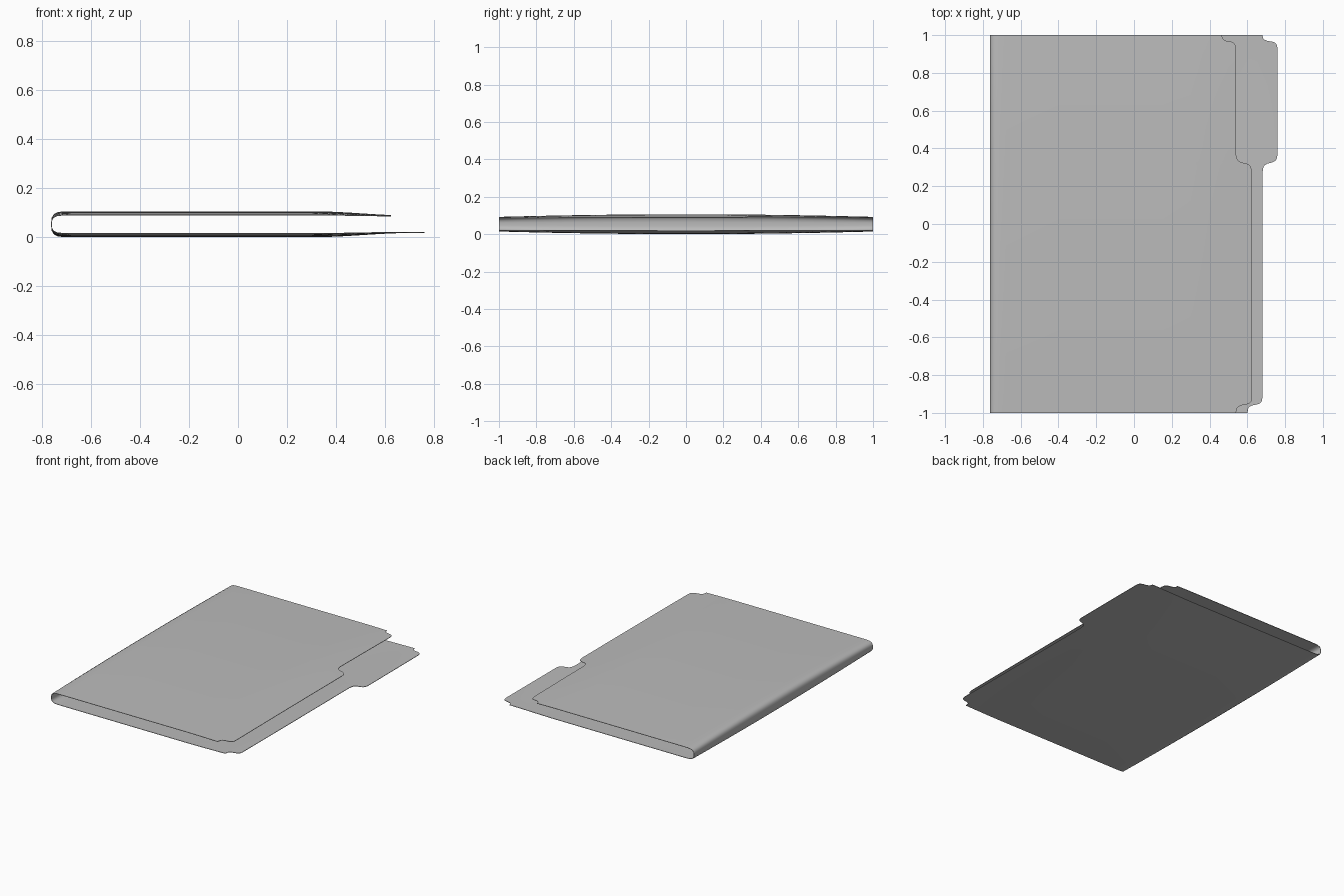
import bpy
import bmesh

cube = bpy.data.objects.get("Cube")
if cube:
    bpy.data.objects.remove(cube, do_unlink=True)

# Card material
card = bpy.data.materials.new("grey card")
card.use_nodes = True
colour = (0.5, 0.5, 0.5, 1)
card.diffuse_color = colour
card.node_tree.nodes["Principled BSDF"].inputs["Base Color"].default_value = colour

# Rounded ogee used for every corner and tab step: (share of y, share of x)
OGEE = [(0, 0), (.3, .06), (.42, .16), (.5, .34), (.56, .66), (.64, .84), (.76, .95), (1, 1)]


def ogee(y0, y1, x0, x1):
    return [(y0 + (y1 - y0) * a, x0 + (x1 - x0) * b) for a, b in OGEE]


# Free edge of each sheet, as x along y
back_edge = ogee(-1, -.92, .6, .68) + ogee(.27, .37, .68, .76) + ogee(.93, 1, .76, .68)
cover_edge = ogee(-1, -.92, .54, .625) + ogee(.27, .37, .625, .54) + ogee(.93, 1, .54, .465)


def edge_x(edge, y):
    for (ya, xa), (yb, xb) in zip(edge, edge[1:]):
        if y <= yb + 1e-6:
            return xa + (xb - xa) * (y - ya) / max(yb - ya, 1e-6)
    return edge[-1][1]


def half_height(x, y):
    # Sheets bulge in the middle and close up towards the free edge
    t = min(max((x - .3) / .42, 0), 1)
    s = t * t * (3 - 2 * t)
    return .053 - .014 * y * y - .018 * s * (1 - .7 * y * y)


MID_Z = .0535
FLAT_X = [-.68, -.4, -.1, .15, .3]
SPINE = [(-.715, .985), (-.738, .92), (-.752, .76), (-.76, .5), (-.762, .2)]


def sheet_row(edge, y, side):
    end = edge_x(edge, y)
    xs = FLAT_X + [.3 + (end - .3) * k / 6 for k in range(1, 7)]
    spine = [(x, y, MID_Z + side * f * half_height(x, y)) for x, f in reversed(SPINE)]
    return spine + [(x, y, MID_Z + side * half_height(x, y)) for x in xs]


# Folder: one folded sheet, cover over the spine to the back
ys = sorted({round(y, 4) for y, _ in back_edge + cover_edge} | {k / 10 for k in range(-9, 10)})
bm = bmesh.new()
rows = []
for y in ys:
    path = sheet_row(cover_edge, y, 1)[::-1] + sheet_row(back_edge, y, -1)
    rows.append([bm.verts.new(p) for p in path])
for r0, r1 in zip(rows, rows[1:]):
    for i in range(len(r0) - 1):
        bm.faces.new((r0[i], r1[i], r1[i + 1], r0[i + 1]))
mesh = bpy.data.meshes.new("folder")
bm.to_mesh(mesh)
bm.free()
mesh.materials.append(card)
folder = bpy.data.objects.new("folder", mesh)
bpy.context.collection.objects.link(folder)

# Card thickness, growing inwards
solid = folder.modifiers.new("thickness", 'SOLIDIFY')
solid.thickness = .003
solid.offset = -1

bpy.context.view_layer.objects.active = folder
folder.select_set(True)
bpy.ops.object.modifier_apply(modifier="thickness")
bpy.ops.object.shade_smooth_by_angle(angle=.7)
